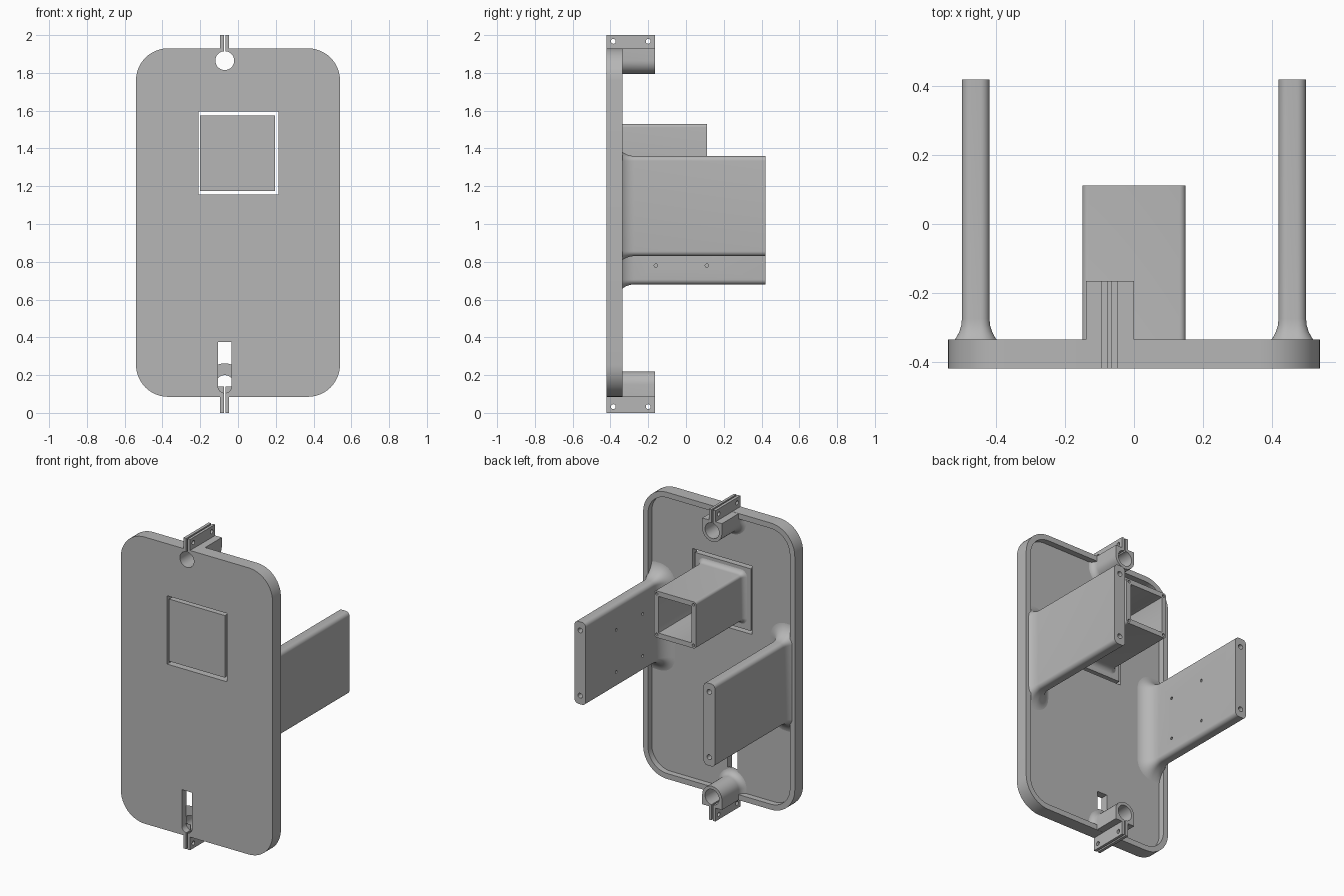
import bpy, bmesh, math
from mathutils import Matrix

if "Cube" in bpy.data.objects:
    bpy.data.objects.remove(bpy.data.objects["Cube"])

grey = bpy.data.materials.new("plain grey")
grey.use_nodes = True
colour = (0.47, 0.47, 0.47, 1)
grey.diffuse_color = colour
grey.node_tree.nodes["Principled BSDF"].inputs["Base Color"].default_value = colour

# Main measurements
FRONT, FLOOR, RIM = -0.42, -0.373, -0.335
LOW, HIGH, HALF = 0.085, 1.93, 0.54
MID_Z = (LOW + HIGH) / 2
CLAMP_X, CLAMP_END = -0.07, -0.165


def finish(bm, name):
    bmesh.ops.remove_doubles(bm, verts=bm.verts, dist=1e-5)
    bmesh.ops.recalc_face_normals(bm, faces=bm.faces)
    mesh = bpy.data.meshes.new(name)
    bm.to_mesh(mesh)
    bm.free()
    mesh.materials.append(grey)
    ob = bpy.data.objects.new(name, mesh)
    bpy.context.collection.objects.link(ob)
    return ob


def rounded(cx, cz, w, h, r, n=8):
    """Outline of a rounded rectangle in the xz plane."""
    pts = []
    for i, (sx, sz) in enumerate(((1, 1), (-1, 1), (-1, -1), (1, -1))):
        for k in range(n + 1):
            a = math.pi / 2 * (i + k / n)
            pts.append((cx + sx * (w / 2 - r) + r * math.cos(a),
                        cz + sz * (h / 2 - r) + r * math.sin(a)))
    return pts


def loft(name, rings):
    """Skin a list of (y, outline) rings and cap both ends."""
    bm = bmesh.new()
    loops = [[bm.verts.new((x, y, z)) for x, z in pts] for y, pts in rings]
    n = len(loops[0])
    for a, b in zip(loops, loops[1:]):
        for i in range(n):
            j = (i + 1) % n
            bm.faces.new((a[i], a[j], b[j], b[i]))
    bm.faces.new(loops[0])
    bm.faces.new(loops[-1])
    return finish(bm, name)


def prism(name, y0, y1, *shape, n=8):
    pts = rounded(*shape, n=n)
    return loft(name, [(y0, pts), (y1, pts)])


def flared(name, y1, cx, cz, w, h, r, flare, steps=8):
    """Post standing on the tray floor with a concave fillet at its foot."""
    rings = []
    for k in range(steps + 1):
        a = math.pi / 2 * k / steps
        d = flare * (1 - math.sin(a))
        pts = rounded(cx, cz, w + 2 * d, h + 2 * d, r + d)
        pts = [(max(-HALF + .003, min(HALF - .003, x)),
                max(LOW + .001, min(HIGH - .001, z))) for x, z in pts]
        rings.append((FLOOR - .002 + flare * (1 - math.cos(a)), pts))
    rings.append((y1, rings[-1][1]))
    return loft(name, rings)


def box(name, x0, x1, y0, y1, z0, z1):
    bm = bmesh.new()
    size = Matrix.Diagonal((x1 - x0, y1 - y0, z1 - z0, 1))
    place = Matrix.Translation(((x0 + x1) / 2, (y0 + y1) / 2, (z0 + z1) / 2))
    bmesh.ops.create_cube(bm, size=1, matrix=place @ size)
    return finish(bm, name)


def rod(axis, centre, r, length, n=32):
    bm = bmesh.new()
    turn = Matrix.Rotation(math.pi / 2, 4, "Y" if axis == "x" else "X")
    bmesh.ops.create_cone(bm, cap_ends=True, segments=n, radius1=r, radius2=r,
                          depth=length, matrix=Matrix.Translation(centre) @ turn)
    return finish(bm, "rod_cutter")


def cut(ob, *cutters):
    for c in cutters:
        c.hide_render = True
        mod = ob.modifiers.new("cut", "BOOLEAN")
        mod.operation, mod.solver, mod.object = "DIFFERENCE", "EXACT", c
        with bpy.context.temp_override(object=ob, active_object=ob):
            bpy.ops.object.modifier_apply(modifier=mod.name)
        bpy.data.objects.remove(c)
    return ob


parts = []

# Shallow tray with a square window, clamp bores and a slot
tray = prism("tray_plate", FRONT, RIM, 0, MID_Z, 2 * HALF, HIGH - LOW, .17, n=12)
cut(tray,
    prism("recess", FLOOR, 0, 0, MID_Z, 2 * HALF - .07, HIGH - LOW - .07, .135, n=12),
    box("window", -.21, .215, -.5, 0, 1.155, 1.595),
    rod("y", (CLAMP_X, FRONT, 1.865), .05, .5),
    box("top_slit", CLAMP_X - .005, CLAMP_X + .005, -.5, 0, 1.87, 2.1),
    box("slot", CLAMP_X - .036, CLAMP_X + .036, -.5, FLOOR + .01, .14, .375),
    rod("y", (CLAMP_X, FRONT, .141), .036, .09),
    rod("y", (CLAMP_X, FLOOR + .15, .15), .05, .3),
    box("bottom_slit", CLAMP_X - .005, CLAMP_X + .005, -.5, 0, -.1, .15))
parts.append(tray)

# Split clamps at the top and bottom, each with a pair of drilled ears
for name, z, s in (("top", 1.865, 1), ("bottom", .15, -1)):
    clamp = flared(name + "_clamp", CLAMP_END, CLAMP_X, z + s * .06, .14, .26, .07, .042)
    slit = sorted((z, z + s * .2))
    cut(clamp, rod("y", (CLAMP_X, -.25, z), .05, .5),
        box("slit", CLAMP_X - .005, CLAMP_X + .005, -.5, 0, *slit))
    parts.append(clamp)
    edge = HIGH if s > 0 else LOW
    tip = 2 if s > 0 else 0
    for side, x0, x1 in (("right", -.094, -.075), ("left", -.065, -.048)):
        ear = box(f"{name}_ear_{side}", x0, x1, FRONT, CLAMP_END,
                  *sorted((edge - s * .012, tip)))
        cut(ear, *[rod("x", (CLAMP_X, y, tip - s * .033), .013, .2, 20)
                   for y in (-.385, -.2)])
        parts.append(ear)

# Two side arms at different heights
for name, s, z in (("left_arm", 1, 1.095), ("right_arm", -1, .945)):
    arm = flared(name, .42, s * .46, z, .08, .53, .026, .1)
    cut(arm, *[rod("y", (s * .46, .42, z + dz), .016, .16, 16) for dz in (-.21, .21)],
        *[rod("x", (s * .42, y, z + dz), .009, .04, 12)
          for y in (-.16, .11) for dz in (-.165, .105)])
    parts.append(arm)

# Loose square panel in the window, carrying a hollow square tube
parts.append(box("window_panel", -.2, .197, FRONT + .004, FLOOR, 1.175, 1.575))
tube = flared("square_tube", .112, 0, 1.38, .3, .3, .018, .035)
cut(tube, prism("bore", FLOOR + .03, .3, 0, 1.38, .236, .236, .004, n=2),
    *[rod("y", (x, .112, 1.38 + z), .009, .08, 12)
      for x in (-.131, .131) for z in (-.131, .131)])
parts.append(tube)

# Smooth the rounded faces and keep hard edges
bpy.ops.object.select_all(action="DESELECT")
for ob in parts:
    ob.select_set(True)
bpy.context.view_layer.objects.active = tray
bpy.ops.object.shade_smooth_by_angle(angle=math.radians(30))
